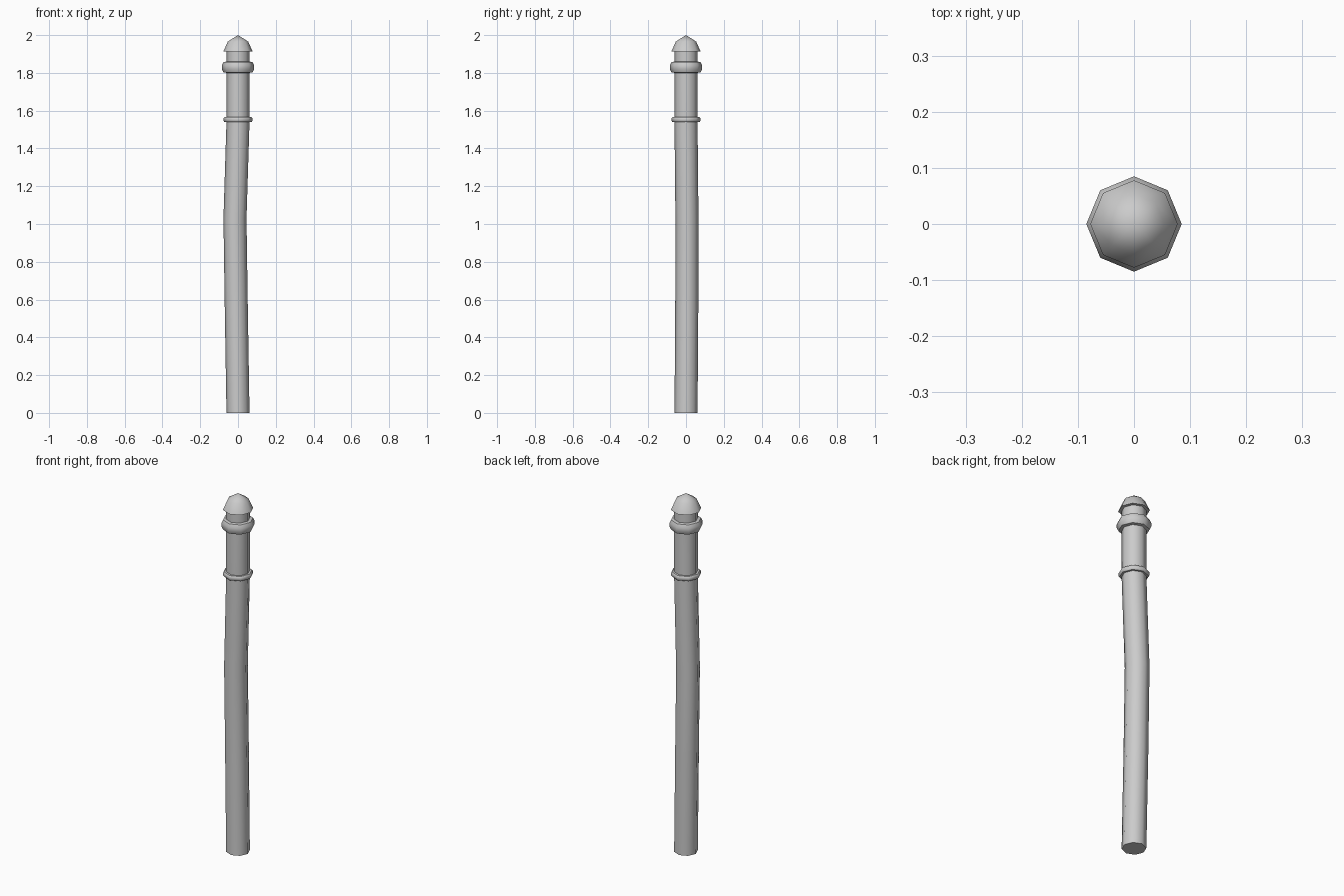
import bpy, bmesh, math

if "Cube" in bpy.data.objects:
    bpy.data.objects.remove(bpy.data.objects["Cube"])

SIDES = 8


def lathe(name, rings, smooth_angle=50):
    """Stack octagonal rings (radius, z, x offset, y offset) and cap both ends."""
    bm = bmesh.new()
    loops = []
    for r, z, ox, oy in rings:
        if r == 0:
            loops.append([bm.verts.new((ox, oy, z))])
        else:
            loops.append([bm.verts.new((ox + r * math.cos(math.tau * i / SIDES),
                                        oy + r * math.sin(math.tau * i / SIDES), z))
                          for i in range(SIDES)])
    for a, b in zip(loops, loops[1:]):
        for i in range(SIDES):
            j = (i + 1) % SIDES
            if len(b) == 1:
                bm.faces.new((a[i], a[j], b[0]))
            else:
                bm.faces.new((a[i], a[j], b[j], b[i]))
    for loop in (loops[0], loops[-1]):
        if len(loop) > 1:
            bm.faces.new(loop)
    bmesh.ops.recalc_face_normals(bm, faces=bm.faces)
    mesh = bpy.data.meshes.new(name)
    bm.to_mesh(mesh)
    bm.free()
    obj = bpy.data.objects.new(name, mesh)
    bpy.context.collection.objects.link(obj)
    bpy.ops.object.select_all(action='DESELECT')
    obj.select_set(True)
    bpy.context.view_layer.objects.active = obj
    bpy.ops.object.shade_smooth_by_angle(angle=math.radians(smooth_angle))
    return obj


def straight(profile):
    return [(r, z, 0, 0) for r, z in profile]


# Slightly crooked wooden pole
lathe("pole", [(0.061, 0, 0, 0), (0.061, 0.55, -0.009, 0.004),
               (0.061, 1.03, -0.016, 0.005), (0.061, 1.54, 0, 0),
               (0.061, 1.92, 0, 0)])

# Thin lower collar
lathe("lower_collar", straight([(0.06, 1.54), (0.072, 1.54), (0.077, 1.546),
                                (0.077, 1.56), (0.072, 1.566), (0.06, 1.566)]))

# Thick rounded upper collar
lathe("upper_collar", straight([(0.06, 1.80), (0.077, 1.803), (0.085, 1.82),
                                (0.085, 1.84), (0.077, 1.857), (0.06, 1.86)]))

# Pointed cap
lathe("cap", straight([(0.078, 1.912), (0.054, 1.966), (0, 2.0)]))
